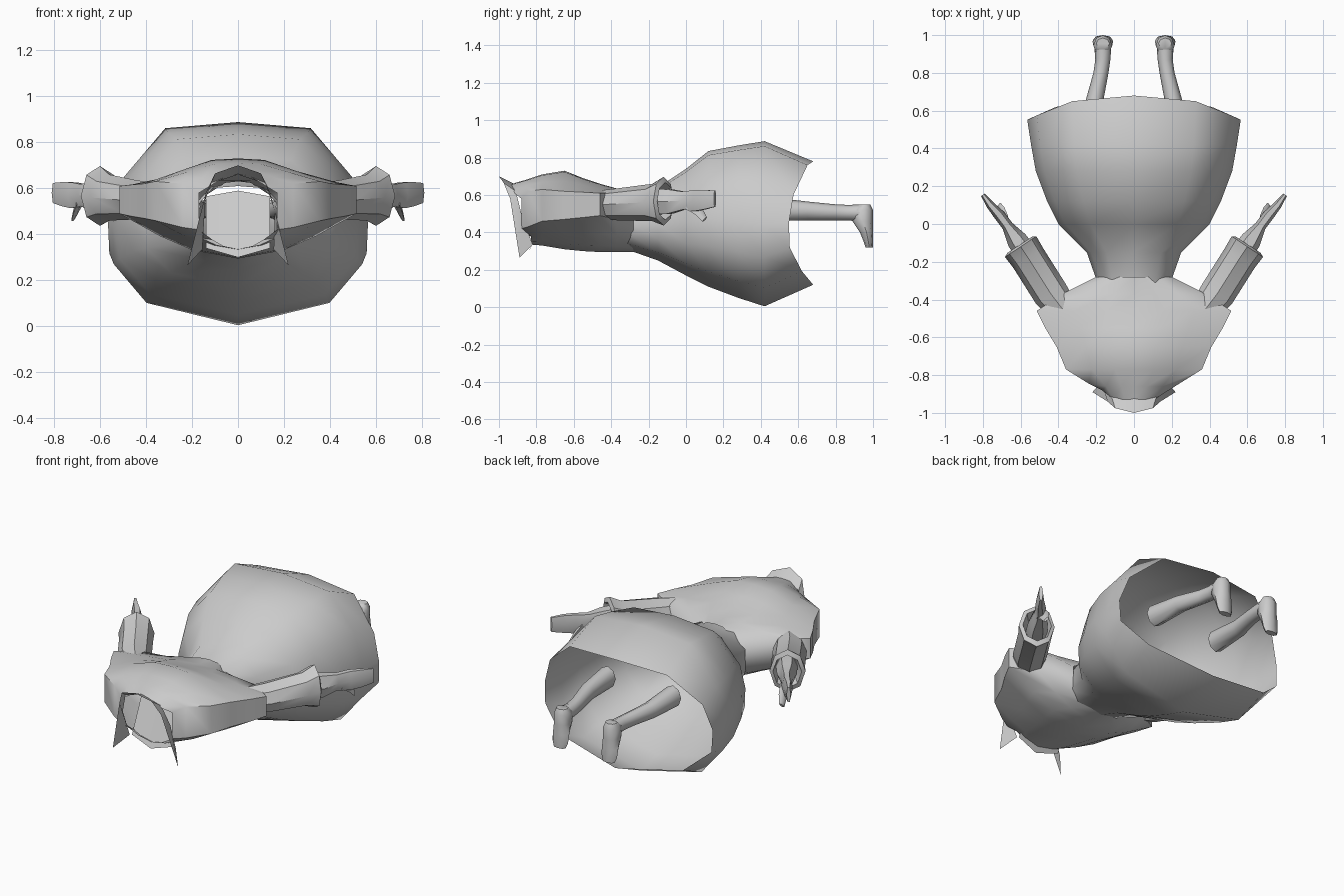
import bpy, bmesh, math
from mathutils import Vector as V

if "Cube" in bpy.data.objects:
    bpy.data.objects.remove(bpy.data.objects["Cube"])


def build(name, rings, closed=True, caps=(False, False), mirror=False, angle=50):
    """Loft a list of equal-length point rings into one object."""
    bm = bmesh.new()
    vr = [[bm.verts.new(p) for p in r] for r in rings]
    n = len(vr[0])
    for a, b in zip(vr, vr[1:]):
        for i in range(n if closed else n - 1):
            j = (i + 1) % n
            bm.faces.new((a[i], a[j], b[j], b[i]))
    if caps[0]:
        bm.faces.new(vr[0][::-1])
    if caps[1]:
        bm.faces.new(vr[-1])
    bmesh.ops.recalc_face_normals(bm, faces=bm.faces)
    me = bpy.data.meshes.new(name)
    bm.to_mesh(me)
    bm.free()
    ob = bpy.data.objects.new(name, me)
    bpy.context.collection.objects.link(ob)
    if mirror:
        ob.modifiers.new("Mirror", 'MIRROR').use_mirror_merge = False
    bpy.ops.object.select_all(action='DESELECT')
    ob.select_set(True)
    bpy.context.view_layer.objects.active = ob
    bpy.ops.object.shade_smooth_by_angle(angle=math.radians(angle))
    return ob


def sym(half):
    """Close a half ring (first and last point on x = 0) by mirroring it."""
    return [V(p) for p in half] + [V((-x, y, z)) for x, y, z in half[-2:0:-1]]


def oval(c, u, v, w, h, n=8):
    """Oval ring around c spanned by directions u and v."""
    return [V(c) + V(u) * w * math.cos(2 * math.pi * i / n)
            + V(v) * h * math.sin(2 * math.pi * i / n) for i in range(n)]


# Jacket: (y top, y bottom, half width, bottom, top, side low, side high)
def jacket_ring(yt, yb, w, zb, zt, sl, sh):
    ym = (yt + yb) / 2
    return sym([(0, yt, zt), (.28 * w, yt, zt - .06 * (zt - sh)),
                (.62 * w, yt, zt - .5 * (zt - sh)), (w, ym, sh), (w, ym, sl),
                (.66 * w, yb, zb + .5 * (sl - zb)), (.38 * w, yb, zb + .18 * (sl - zb)),
                (0, yb, zb)])


build("jacket", [jacket_ring(*r) for r in [
    (-.93, -.83, .17, .335, .66, .42, .58),
    (-.86, -.83, .24, .335, .68, .43, .62),
    (-.77, -.77, .36, .33, .71, .46, .63),
    (-.65, -.65, .41, .31, .73, .47, .62),
    (-.55, -.55, .47, .30, .69, .48, .615),
    (-.46, -.46, .515, .295, .66, .49, .61),
    (-.37, -.37, .38, .295, .635, .47, .61),
    (-.28, -.28, .20, .295, .63, .41, .53)]])

# Skirt: wide bell, open at the hem
fx = [0, .58, .91, 1, .99, .73, 0]
fz = [1, .97, .73, .5, .3, .11, 0]


def skirt_ring(ys, w, zb, zt):
    ys = ys if isinstance(ys, list) else [ys] * 7
    return sym([(a * w, y, zb + b * (zt - zb)) for a, b, y in zip(fx, fz, ys)])


build("skirt", [skirt_ring(*r) for r in [
    (-.32, .19, .31, .61), (-.15, .25, .25, .64), (0, .40, .17, .74),
    (.12, .46, .11, .835), (.28, .52, .05, .865), (.42, .545, .005, .888),
    ([.68, .65, .575, .55, .555, .62, .68], .565, .12, .78)]])

# Collar: standing back and two hanging points
edge = [(.22, -.89, .265), (.14, -.94, .58), (.10, -.975, .665), (0, -1, .70)]
base = [(.155, -.82, .335), (.16, -.88, .50), (.12, -.91, .62), (0, -.92, .66)]


def strip(half):
    return [V(p) for p in half] + [V((-x, y, z)) for x, y, z in half[-2::-1]]


build("collar", [strip(edge), strip(base)], closed=False, angle=35)

# Shirt panel inside the neck opening
build("shirt_panel", [
    [(-.14, -.82, .34), (0, -.84, .30), (.14, -.82, .34)],
    [(-.14, -.72, .565), (0, -.70, .59), (.14, -.72, .565)]], closed=False)

# Arms: flared sleeve with a recessed cuff, then the hand and thumb
U, Z = (.83, -.55, 0), (0, 0, 1)
build("sleeve", [oval((x, y, z), U, Z, w, h) for x, y, z, w, h in [
    (.34, -.50, .55, .07, .07), (.44, -.37, .55, .095, .085),
    (.56, -.18, .56, .095, .10), (.60, -.12, .567, .10, .13),
    (.605, -.11, .567, .08, .10), (.56, -.17, .567, .06, .07)]],
    caps=(True, True), mirror=True, angle=40)
build("hand", [oval((x, y, z), U, Z, w, h, 6) for x, y, z, w, h in [
    (.56, -.17, .565, .06, .08), (.62, -.085, .565, .055, .075),
    (.67, -.01, .57, .03, .055), (.715, .05, .57, .03, .065),
    (.76, .10, .575, .022, .06), (.80, .155, .58, .012, .05)]],
    caps=(True, True), mirror=True, angle=40)
build("thumb", [oval(c, U, (-.3, .6, .74), w, h, 6) for c, w, h in [
    ((.685, .02, .55), .022, .035), ((.70, .07, .51), .018, .025),
    ((.715, .10, .47), .010, .018)]], caps=(True, True), mirror=True)

# Legs: tapered tube, then foot with the sole facing backwards
X, Y = (1, 0, 0), (0, 1, 0)
build("leg", [oval((x, y, z), X, Z, w, h) for x, y, z, w, h in [
    (.22, .44, .525, .055, .065), (.21, .65, .515, .047, .05),
    (.175, .80, .507, .04, .043), (.165, .87, .505, .04, .042),
    (.165, .94, .505, .045, .045)]], mirror=True)
build("foot", [oval((.165, y, z), X, Y, w, h) for y, z, w, h in [
    (.955, .55, .035, .03), (.945, .52, .05, .055), (.945, .46, .05, .055),
    (.965, .40, .054, .035), (.975, .35, .052, .025), (.98, .32, .04, .02)]],
    caps=(True, True), mirror=True)
